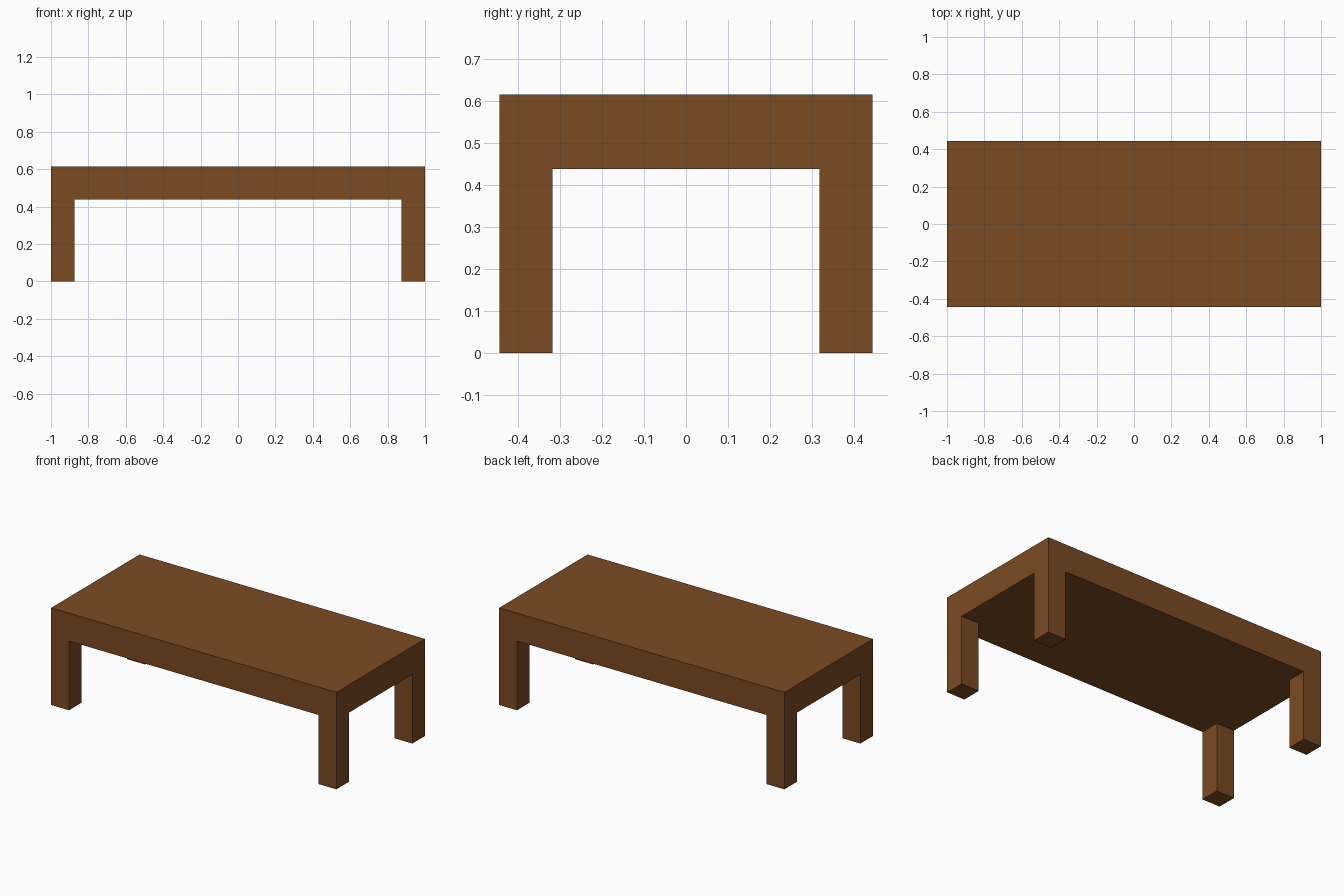
import bpy
import bmesh

if "Cube" in bpy.data.objects:
    bpy.data.objects.remove(bpy.data.objects["Cube"])

LENGTH, DEPTH, HEIGHT = 2.0, 0.886, 0.615
UNDERSIDE, LEG = 0.438, 0.126

wood = bpy.data.materials.new("brown wood")
wood.diffuse_color = (0.195, 0.069, 0.016, 1)
wood.use_nodes = True
wood.node_tree.nodes["Principled BSDF"].inputs["Base Color"].default_value = wood.diffuse_color


def box(name, lo, hi, open_top=False):
    bm = bmesh.new()
    bmesh.ops.create_cube(bm, size=1)
    for v in bm.verts:
        for i in range(3):
            v.co[i] = hi[i] if v.co[i] > 0 else lo[i]
    bm.normal_update()
    if open_top:
        top = [f for f in bm.faces if f.normal.z > 0.5]
        bmesh.ops.delete(bm, geom=top, context='FACES_ONLY')
    mesh = bpy.data.meshes.new(name)
    bm.to_mesh(mesh)
    bm.free()
    mesh.materials.append(wood)
    obj = bpy.data.objects.new(name, mesh)
    bpy.context.collection.objects.link(obj)
    return obj


# Thick tabletop
x, y = LENGTH / 2, DEPTH / 2
box("tabletop", (-x, -y, UNDERSIDE), (x, y, HEIGHT))

# Square legs flush with the corners; the hidden joint face is left out
for side, sx in (("left", -1), ("right", 1)):
    for end, sy in (("front", -1), ("back", 1)):
        xs = sorted((sx * x, sx * (x - LEG)))
        ys = sorted((sy * y, sy * (y - LEG)))
        box(f"{end}_{side}_leg", (xs[0], ys[0], 0), (xs[1], ys[1], UNDERSIDE), open_top=True)
